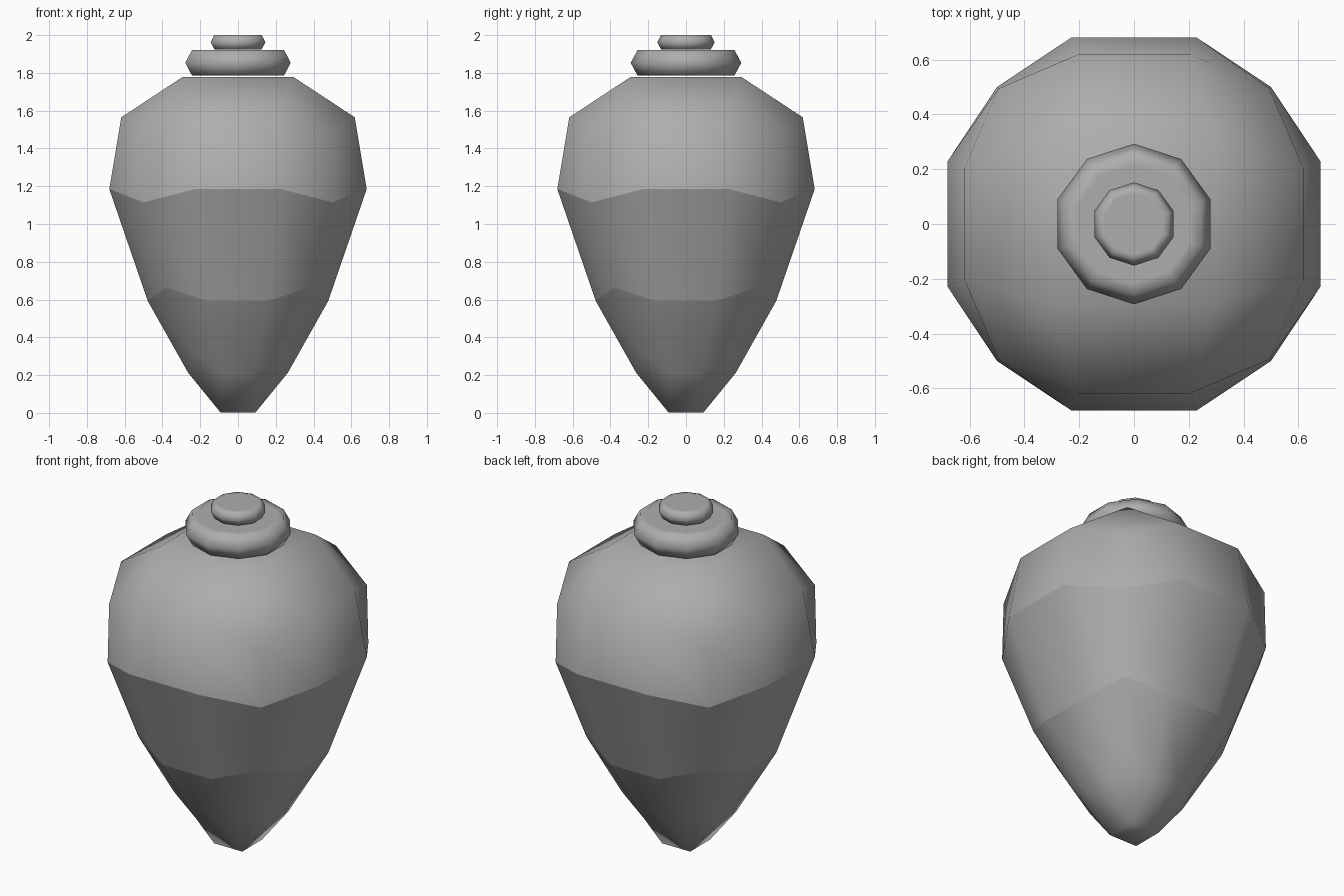
import bpy, bmesh, math

if "Cube" in bpy.data.objects:
    bpy.data.objects.remove(bpy.data.objects["Cube"])

# Dark grey for all parts
grey = bpy.data.materials.new("dark_grey")
grey.diffuse_color = (0.42, 0.42, 0.42, 1)
grey.use_nodes = True
grey.node_tree.nodes["Principled BSDF"].inputs["Base Color"].default_value = grey.diffuse_color


def finish(bm, name):
    bmesh.ops.recalc_face_normals(bm, faces=bm.faces)
    for f in bm.faces:
        f.smooth = True
    me = bpy.data.meshes.new(name)
    bm.to_mesh(me)
    bm.free()
    me.materials.append(grey)
    ob = bpy.data.objects.new(name, me)
    bpy.context.collection.objects.link(ob)
    return ob


# Body: 3x3 cube-sphere, tapered linearly towards the foot, in three shaded bands
bm = bmesh.new()
bmesh.ops.create_cube(bm, size=2)
bmesh.ops.subdivide_edges(bm, edges=bm.edges[:], cuts=2, use_grid_fill=True)
for e in bm.edges:
    za, zb = (v.co.z for v in e.verts)
    if abs(za - zb) < 0.01 and abs(za) < 0.5:
        e.smooth = False
for v in bm.verts:
    p = v.co.normalized()
    z = 0.889 + 0.982 * p.z
    taper = 0.303 + 0.38 * z
    v.co = (p.x * taper, p.y * taper, z)
finish(bm, "body")


# Ten-sided rounded discs on top
def disc(name, z0, z1, r_mid, r_edge, r_flat, sides=10):
    bm = bmesh.new()
    rows = []
    for r, z in ((r_flat, z0), (r_edge, z0), (r_mid, (z0 + z1) / 2), (r_edge, z1), (r_flat, z1)):
        angles = [math.pi / 2 + 2 * math.pi * i / sides for i in range(sides)]
        rows.append([bm.verts.new((r * math.cos(a), r * math.sin(a), z)) for a in angles])
    for lo, hi in zip(rows, rows[1:]):
        for i in range(sides):
            j = (i + 1) % sides
            bm.faces.new((lo[i], lo[j], hi[j], hi[i]))
    bm.faces.new(rows[0][::-1])
    bm.faces.new(rows[-1])
    finish(bm, name)


disc("collar", 1.787, 1.92, 0.293, 0.257, 0.215)
disc("cap", 1.925, 2.0, 0.152, 0.132, 0.112)
